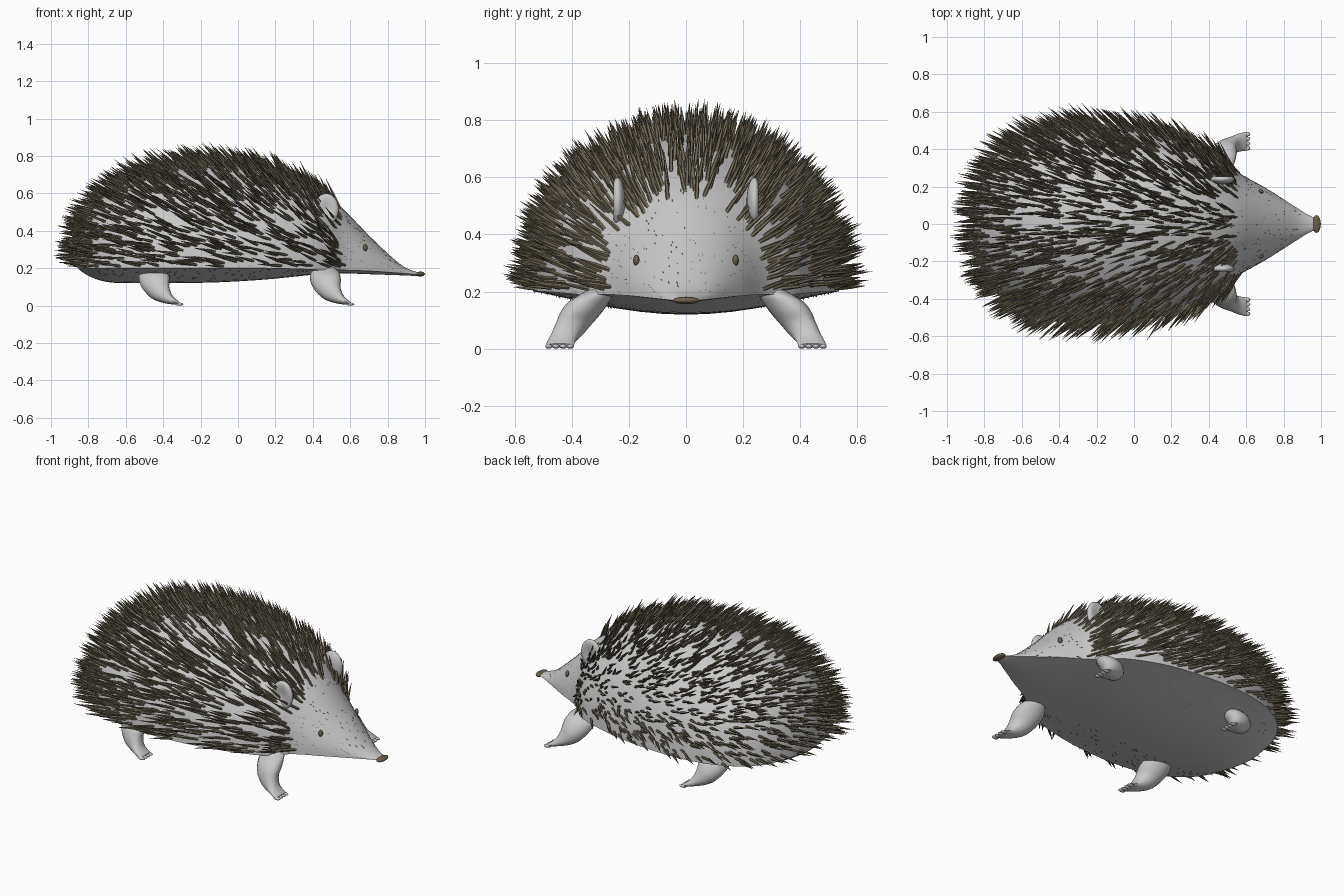
import bpy, bmesh, math, random
from mathutils import Vector

random.seed(7)
if "Cube" in bpy.data.objects:
    bpy.data.objects.remove(bpy.data.objects["Cube"], do_unlink=True)


def material(name, rgb):
    m = bpy.data.materials.new(name)
    m.use_nodes = True
    m.diffuse_color = (*rgb, 1)
    m.node_tree.nodes["Principled BSDF"].inputs["Base Color"].default_value = (*rgb, 1)
    return m


skin = material("pale grey skin", (0.58, 0.58, 0.58))
quill_brown = material("quill brown", (0.168, 0.14, 0.093))
dark_brown = material("nose and eye brown", (0.15, 0.113, 0.07))


def finish(bm, name, mat, smooth=True):
    bmesh.ops.recalc_face_normals(bm, faces=bm.faces)
    me = bpy.data.meshes.new(name)
    bm.to_mesh(me)
    bm.free()
    me.materials.append(mat)
    ob = bpy.data.objects.new(name, me)
    bpy.context.collection.objects.link(ob)
    if smooth:
        bpy.ops.object.select_all(action='DESELECT')
        ob.select_set(True)
        bpy.context.view_layer.objects.active = ob
        bpy.ops.object.shade_smooth_by_angle(angle=math.radians(45))
    return ob


def refine(rows, steps):
    """Catmull-Rom interpolation between rows of numbers."""
    out = []
    for i in range(len(rows) - 1):
        p = [rows[max(0, min(len(rows) - 1, i + k))] for k in (-1, 0, 1, 2)]
        for s in range(steps):
            t = s / steps
            out.append([b + 0.5 * t * (c - a + t * (2*a - 5*b + 4*c - d + t * (3*(b - c) + d - a)))
                        for a, b, c, d in zip(*p)])
    return out + [rows[-1]]


def loft(rings):
    bm = bmesh.new()
    loops = [[bm.verts.new(p) for p in r] for r in rings]
    n = len(loops[0])
    for a, b in zip(loops, loops[1:]):
        for i in range(n):
            bm.faces.new((a[i], a[(i + 1) % n], b[(i + 1) % n], b[i]))
    bm.faces.new(loops[0])
    bm.faces.new(loops[-1])
    return bm


# Body and head: x, half width, top, rim, belly
stations = [
    (-0.86, 0.05, 0.30, 0.22, 0.205), (-0.84, 0.17, 0.40, 0.21, 0.185),
    (-0.78, 0.30, 0.515, 0.20, 0.15), (-0.69, 0.405, 0.605, 0.20, 0.125),
    (-0.55, 0.485, 0.685, 0.20, 0.12), (-0.35, 0.53, 0.74, 0.20, 0.12),
    (-0.10, 0.53, 0.755, 0.20, 0.125), (0.15, 0.495, 0.725, 0.20, 0.14),
    (0.35, 0.43, 0.655, 0.195, 0.16), (0.46, 0.37, 0.595, 0.19, 0.17),
    (0.56, 0.275, 0.52, 0.19, 0.173), (0.70, 0.195, 0.375, 0.185, 0.168),
    (0.85, 0.10, 0.235, 0.175, 0.163), (0.92, 0.055, 0.192, 0.17, 0.16),
    (0.975, 0.028, 0.176, 0.168, 0.158)]
HALF = 20


def body_ring(x, w, top, rim, low):
    ring = []
    for i in range(2 * HALF):
        a = math.pi * i / HALF
        s = math.sin(a)
        z = rim + (top - rim) * s if s >= 0 else rim - (rim - low) * (-s) ** 2.6
        ring.append((x, w * math.cos(a), z))
    return ring


bm = loft([body_ring(*s) for s in refine(stations, 4)])
bmesh.ops.recalc_face_normals(bm, faces=bm.faces)
patches = [(f.calc_area(), [v.co.copy() for v in f.verts], f.normal.copy())
           for f in bm.faces if len(f.verts) == 4]
finish(bm, "body", skin)


# Quills and hairs
def scatter(count, gap, keep):
    found = []
    weights = [p[0] for p in patches]
    for _, c, n in random.choices(patches, weights, k=count * 12):
        u, v = random.random(), random.random()
        p = c[0].lerp(c[1], u).lerp(c[3].lerp(c[2], u), v)
        if keep(p, n) and all((p - q).length_squared > gap * gap for q, _ in found):
            found.append((p, n))
            if len(found) == count:
                break
    return found


def add_spike(bm, base, d, length, radius, sides):
    side = d.orthogonal().normalized()
    other = d.cross(side)
    rings = []
    for t, r in ((0, 1), (0.5, 0.8)):
        rings.append([bm.verts.new(base + d * length * t + radius * r * (
            side * math.cos(math.tau * i / sides) + other * math.sin(math.tau * i / sides)))
            for i in range(sides)])
    tip = bm.verts.new(base + d * length)
    for i in range(sides):
        j = (i + 1) % sides
        bm.faces.new((rings[0][i], rings[0][j], rings[1][j], rings[1][i]))
        bm.faces.new((rings[1][i], rings[1][j], tip))


def quill_zone(p, n):
    return p.x < (0.57 if abs(p.y) > 0.25 else 0.545) and p.z > 0.21 and n.z > -0.1


def head_zone(p, n):
    return 0.5 < p.x < 0.9 and n.z > 0


def rim_zone(p, n):
    return p.x < 0.5 and p.z < 0.23 and abs(p.y) > 0.25


bm = bmesh.new()
for p, n in scatter(1600, 0.013, quill_zone):
    back = Vector((-1, 0, 0.1))
    d = (n * 0.62 + back * 0.7 + Vector([random.uniform(-0.09, 0.09) for _ in range(3)])).normalized()
    length = random.uniform(0.13, 0.19) * (1 - 0.2 * max(0, -n.x))
    add_spike(bm, p - d * 0.015, d, length, 0.008, 5)
finish(bm, "quills", quill_brown, False)

bm = bmesh.new()
for p, n in scatter(180, 0.01, head_zone) + scatter(200, 0.01, rim_zone):
    d = (n * 0.5 + Vector((-0.8, 0, 0))).normalized()
    add_spike(bm, p - d * 0.003, d, 0.016, 0.0016, 3)
finish(bm, "short_hairs", quill_brown, False)


def ellipsoid(name, centre, size, mat, turn=0):
    bm = bmesh.new()
    bmesh.ops.create_uvsphere(bm, u_segments=20, v_segments=12, radius=1)
    for v in bm.verts:
        v.co = Vector(c * s for c, s in zip(v.co, size))
    ob = finish(bm, name, mat)
    ob.location = centre
    ob.rotation_euler.z = turn
    return ob


ellipsoid("nose", (0.975, 0, 0.169), (0.024, 0.047, 0.013), dark_brown)

# Legs: x, y, z, radius along, radius across
leg_path = [(0.455, 0.30, 0.205, 0.055, 0.045), (0.46, 0.335, 0.168, 0.078, 0.068),
            (0.475, 0.37, 0.125, 0.079, 0.07), (0.497, 0.40, 0.08, 0.062, 0.058),
            (0.53, 0.422, 0.047, 0.038, 0.05), (0.56, 0.435, 0.028, 0.022, 0.049),
            (0.60, 0.442, 0.011, 0.008, 0.05)]


def leg_rings(shift, side):
    rows = refine(leg_path, 3)
    rings = []
    for k, (x, y, z, along, across) in enumerate(rows):
        a, b = rows[max(k - 1, 0)], rows[min(k + 1, len(rows) - 1)]
        t = Vector((b[0] - a[0], 0, b[2] - a[2])).normalized()
        u = Vector((-t.z, 0, t.x))
        rings.append([Vector((x + shift, side * y, z)) + u * along * math.cos(q)
                      + Vector((0, side * across * math.sin(q), 0))
                      for q in (math.tau * i / 16 for i in range(16))])
    return rings


for side, word in ((1, "left"), (-1, "right")):
    for end, shift in (("front", 0), ("hind", -0.915)):
        finish(loft(leg_rings(shift, side)), f"{end}_{word}_leg", skin)
        for i in range(4):
            ellipsoid(f"{end}_{word}_toe_{i + 1}",
                      (0.6 + shift, side * (0.405 + 0.025 * i), 0.008),
                      (0.022, 0.0125, 0.008), skin)
    ellipsoid(f"{word}_eye", (0.68, side * 0.174, 0.31), (0.013, 0.01, 0.019),
              dark_brown, -side * 0.5)
    # Cupped ear disc
    ear = ellipsoid(f"{word}_ear", (0.472, side * 0.24, 0.515), (0.066, 0.028, 0.085), skin)
    for v in ear.data.vertices:
        if v.co.y * side > 0:
            v.co.y *= 0.1 + 0.9 * math.hypot(v.co.x / 0.066, v.co.z / 0.085)
